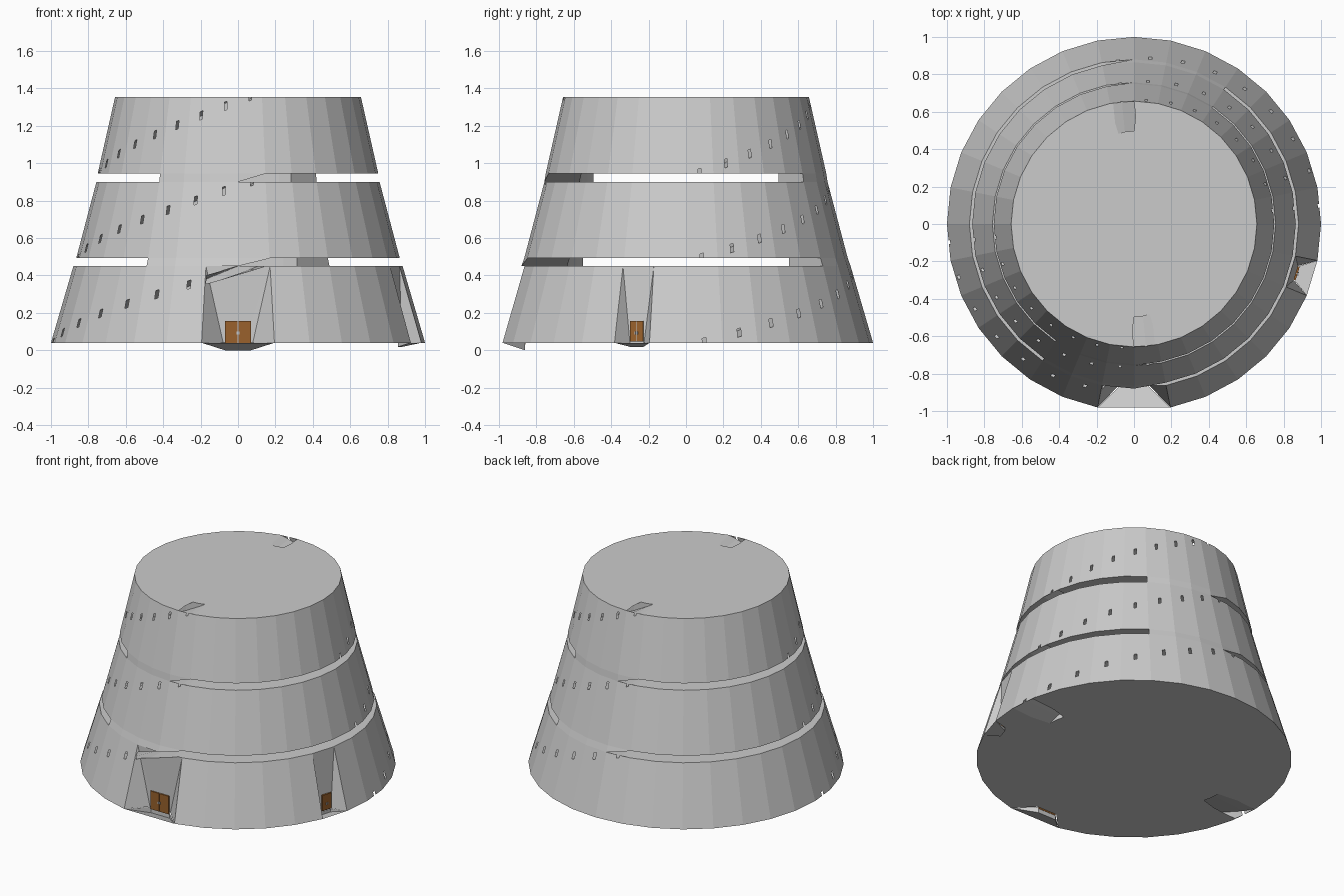
import bpy, bmesh, math
from mathutils import Vector

if "Cube" in bpy.data.objects:
    bpy.data.objects.remove(bpy.data.objects["Cube"])

N = 32                      # wall facets
STEP = 360 / N
# bottom z, top z, bottom radius, top radius, inner ramp radius at bottom / top
TIERS = [(0.04, 0.45, 1.0, 0.88, 0.70, 0.635),
         (0.492, 0.90, 0.865, 0.757, 0.635, 0.57),
         (0.945, 1.355, 0.75, 0.657, 0.57, 0.50)]


def material(name, rgb):
    m = bpy.data.materials.new(name)
    m.diffuse_color = (*rgb, 1)
    m.use_nodes = True
    m.node_tree.nodes["Principled BSDF"].inputs["Base Color"].default_value = m.diffuse_color
    return m


GREY = material("concrete grey", (0.6, 0.6, 0.6))
BROWN = material("door brown", (0.32, 0.12, 0.025))
METAL = material("handle metal", (0.55, 0.57, 0.6))


def polar(r, deg, z):
    a = math.radians(deg)
    return Vector((r * math.cos(a), r * math.sin(a), z))


def local(deg, out, side, z):
    """Point measured outward and sideways from a facing direction."""
    a = math.radians(deg)
    return Vector((out * math.cos(a) - side * math.sin(a),
                   out * math.sin(a) + side * math.cos(a), z))


def finish(bm, name, mat, recalc=True):
    if recalc:
        bmesh.ops.recalc_face_normals(bm, faces=bm.faces[:])
    me = bpy.data.meshes.new(name)
    bm.to_mesh(me)
    bm.free()
    ob = bpy.data.objects.new(name, me)
    me.materials.append(mat)
    bpy.context.collection.objects.link(ob)
    return ob


def loft(rings, name):
    """Skin a closed solid through equal-length rings."""
    bm = bmesh.new()
    vs = [[bm.verts.new(p) for p in ring] for ring in rings]
    n = len(rings[0])
    for a, b in zip(vs, vs[1:]):
        for i in range(n):
            j = (i + 1) % n
            bm.faces.new((a[i], a[j], b[j], b[i]))
    bm.faces.new(vs[0])
    bm.faces.new(vs[-1])
    bmesh.ops.remove_doubles(bm, verts=bm.verts[:], dist=1e-5)
    return finish(bm, name, GREY)


def hull(points, name):
    bm = bmesh.new()
    for p in points:
        bm.verts.new(p)
    bmesh.ops.convex_hull(bm, input=bm.verts[:])
    return finish(bm, name, GREY)


def cut(ob, cutter):
    cutter.hide_render = True
    mod = ob.modifiers.new("cut", 'BOOLEAN')
    mod.operation = 'DIFFERENCE'
    mod.solver = 'EXACT'
    mod.object = cutter
    bpy.context.view_layer.objects.active = ob
    bpy.ops.object.modifier_apply(modifier=mod.name)
    bpy.data.objects.remove(cutter)


def ramp_tunnel(tier, start):
    """Rising quarter-turn tunnel, just inside the wall facets."""
    z0, z1, r0, r1, i0, i1 = tier
    rings = []
    for k in range(-1, 10):
        t = (k + 0.5) * STEP / 90
        ceil = z0 + (z1 - z0) * t
        floor = ceil - 0.045
        ri = i0 + (i1 - i0) * t
        ro = [(r0 + (r1 - r0) * (z - z0) / (z1 - z0)) * 0.9962 for z in (floor, ceil)]
        d = start + t * 90
        rings.append([polar(ri, d, floor), polar(ro[0], d, floor),
                      polar(ro[1], d, ceil), polar(ri, d, ceil)])
    return loft(rings, "tunnel_cutter")


# Three tapering tiers, each with two spiral ramps
tiers = []
for n, tier in enumerate(TIERS):
    z0, z1, r0, r1 = tier[:4]
    ob = loft([[polar(r, i * STEP, z) for i in range(N)]
               for r, z in ((r0, z0), (r1, z1))], f"tier_{n + 1}")
    for start in (0, 180):
        cut(ob, ramp_tunnel(tier, start))
    tiers.append(ob)

# Ramp housings joining one tier to the next, front and back
for n in (0, 1):
    zb, zt = TIERS[n][1], TIERS[n + 1][0]
    rb, rt, ri = TIERS[n][3], TIERS[n + 1][2], TIERS[n][5]
    for side, turn in (("back", 0), ("front", 180)):
        rings = []
        for k in range(5):
            d = turn + 90 + (k - 3) * STEP
            di = d + (4 if k == 0 else 0)
            low, ro = (zb, rb) if k < 4 else (zt - 0.001, rt)
            rings.append([polar(ri, di, low), polar(ro, d, low),
                          polar(rt, d, zt), polar(ri, di, zt)])
        loft(rings, f"{side}_ramp_housing_{n + 1}")


def entrance(name, deg, half_out, half_in, out_low, out_high, depth_r, z_in):
    """Funnel-shaped recess with a sunken floor and a double door."""
    top = half_out * 0.88
    inner = [local(deg, depth_r, s * half_in, z)
             for s, z in ((-1, z_in), (1, z_in), (1, 0.155), (-1, 0.155))]
    outer = [local(deg, out_low, -half_out, 0.04), local(deg, out_low, half_out, 0.04),
             local(deg, out_high, top, 0.45), local(deg, out_high, -top, 0.45)]
    nose = [local(deg, out_low + 0.06, 0, 0.038), local(deg, out_high + 0.06, 0, 0.452)]
    cut(tiers[0], hull(inner + outer + nose, "recess_cutter"))
    # lining of the part that dips below the tier
    bm = bmesh.new()
    a = [bm.verts.new(p) for p in inner]
    b = [bm.verts.new(p) for p in outer]
    bm.faces.new(a)
    for i in (0, 1, 3):
        j = (i + 1) % 4
        bm.faces.new((b[i], b[j], a[j], a[i]))
    bmesh.ops.bisect_plane(bm, geom=bm.verts[:] + bm.edges[:] + bm.faces[:],
                           plane_co=(0, 0, 0.0401), plane_no=(0, 0, 1), clear_outer=True)
    finish(bm, f"{name}_floor", GREY, recalc=False)

    def plate(part, s0, s1, z0, z1, r0, r1, mat):
        ob = hull([local(deg, r, s, z) for r in (r0, r1)
                   for s in (s0, s1) for z in (z0, z1)], part)
        ob.data.materials[0] = mat

    w, r = half_in, depth_r
    zb = z_in + 0.03
    for s, label in ((-1, "left"), (1, "right")):
        e = sorted((s * 0.0015, s * w))
        plate(f"{name}_{label}_door", *e, zb, 0.156, r - 0.002, r + 0.009, BROWN)
        h = sorted((s * 0.003, s * 0.009))
        plate(f"{name}_{label}_handle", *h, 0.085, 0.1, r + 0.009, r + 0.015, METAL)
    plate(f"{name}_door_strip", -0.0015, 0.0015, zb, 0.156, r - 0.002, r + 0.008, METAL)


# Main entrance spans two facets, side entrance one
entrance("main_entrance", 270, 0.195, 0.07, 0.981, 0.863, 0.86, 0.0)
entrance("side_entrance", -1.5 * STEP, 0.098, 0.037, 0.995, 0.876, 0.905, 0.018)
